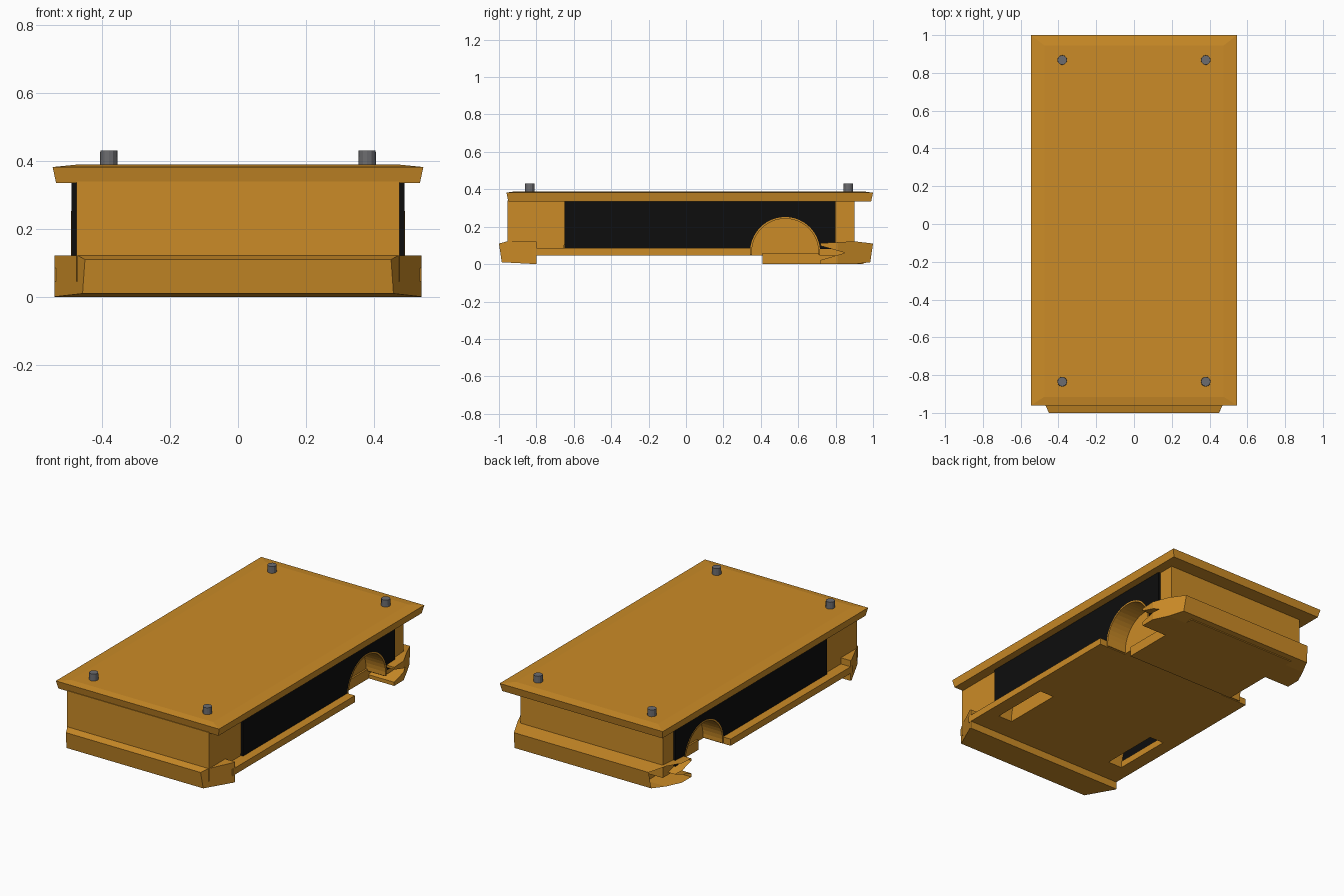
import bpy, bmesh, math
from mathutils import Vector

if "Cube" in bpy.data.objects:
    bpy.data.objects.remove(bpy.data.objects["Cube"])


def material(name, col):
    m = bpy.data.materials.new(name)
    m.diffuse_color = (*col, 1)
    m.use_nodes = True
    m.node_tree.nodes["Principled BSDF"].inputs["Base Color"].default_value = m.diffuse_color
    return m


ORANGE = material("orange_paint", (0.6, 0.26, 0.02))
BLACK = material("black_panel", (0.004, 0.004, 0.004))
GREY = material("grey_metal", (0.15, 0.15, 0.16))


def finish(name, bm, mat):
    bmesh.ops.recalc_face_normals(bm, faces=bm.faces)
    me = bpy.data.meshes.new(name)
    bm.to_mesh(me)
    bm.free()
    me.materials.append(mat)
    ob = bpy.data.objects.new(name, me)
    bpy.context.collection.objects.link(ob)
    return ob


def prism(profile, x0, x1):
    """Extrude a (y, z) profile along x."""
    bm = bmesh.new()
    a = [bm.verts.new((x0, y, z)) for y, z in profile]
    b = [bm.verts.new((x1, y, z)) for y, z in profile]
    bm.faces.new(a)
    bm.faces.new(b)
    n = len(a)
    for i in range(n):
        j = (i + 1) % n
        bm.faces.new((a[i], a[j], b[j], b[i]))
    return bm


def box(name, x0, x1, y0, y1, z0, z1, mat=ORANGE):
    return finish(name, prism([(y0, z0), (y1, z0), (y1, z1), (y0, z1)], x0, x1), mat)


def arch(cy, zb, r=0.185, cz=0.065, n=24):
    """Arc over a wheel, from +y foot to -y foot, feet dropped to height zb."""
    a0 = math.asin(max(-1, (zb - cz) / r))
    return [(cy + r * math.cos(a0 + (math.pi - 2 * a0) * i / n),
             cz + r * math.sin(a0 + (math.pi - 2 * a0) * i / n)) for i in range(n + 1)]


def bumper(name, profile, d):
    """Full-width bar with chamfered outer corners; d is the facing in y."""
    bm = prism(profile, -0.54, 0.54)
    for s in (-1, 1):
        cut = bmesh.ops.bisect_plane(
            bm, geom=bm.verts[:] + bm.edges[:] + bm.faces[:], dist=1e-5,
            plane_co=Vector((s * 0.45, d, 0)), plane_no=Vector((s * 0.19, d * 0.09, 0)),
            clear_outer=True)
        edges = [e for e in cut["geom_cut"] if isinstance(e, bmesh.types.BMEdge)]
        bmesh.ops.edgeloop_fill(bm, edges=edges)
    finish(name, bm, ORANGE)


IN = 0.36          # inner wall of the wheel wells
REAR, FRONT = 0.53, -0.47

# Central body between the wheel wells
box("body_core", -IN, IN, -0.955, 0.9, 0.045, 0.34)
box("rear_floor", -0.37, 0.37, 0.41, 0.95, 0.0, 0.06)

for s, side in ((-1, "left"), (1, "right")):
    # Body flank with both wheel arches cut into its lower edge
    flank = [(-0.955, 0.34), (0.9, 0.34), (0.9, 0.045)]
    flank += arch(REAR, 0.045) + arch(FRONT, 0.045) + [(-0.955, 0.045)]
    finish(f"body_flank_{side}", prism(flank, s * IN, s * 0.475), ORANGE)
    # Black side panel with the open rear arch
    panel = [(-0.65, 0.338), (0.80, 0.338), (0.80, 0.08)]
    panel += arch(REAR, 0.08) + [(-0.65, 0.08)]
    finish(f"side_panel_{side}", prism(panel, s * 0.46, s * 0.489), BLACK)
    # Wheel arch liner
    liner = arch(REAR, 0.05, 0.187) + arch(REAR, 0.05, 0.178)[::-1]
    finish(f"arch_liner_{side}", prism(liner, s * IN, s * 0.491), ORANGE)
    # Sill running between front bumper and rear arch
    box(f"sill_{side}", s * 0.455, s * 0.54, -0.82, 0.345, 0.045, 0.085)

# Bumpers
bumper("front_bumper", [(-0.8, 0.0), (-0.985, 0.01), (-1.0, 0.11),
                        (-0.955, 0.122), (-0.8, 0.122)], -1)
bumper("rear_bumper", [(0.985, 0.01), (0.9, 0.0), (0.72, 0.0), (0.72, 0.022),
                       (0.85, 0.06), (0.72, 0.098), (0.72, 0.112),
                       (0.9, 0.122), (1.0, 0.11)], 1)

# Deck: flared slab with a slightly raised inner field
bm = bmesh.new()
rings = [(0.535, -0.95, 0.99, 0.335), (0.545, -0.96, 1.0, 0.382),
         (0.475, -0.915, 0.945, 0.389)]
loops = [[bm.verts.new(p) for p in ((-x, a, z), (x, a, z), (x, b, z), (-x, b, z))]
         for x, a, b, z in rings]
bm.faces.new(loops[0])
bm.faces.new(loops[-1])
for lo, hi in zip(loops, loops[1:]):
    for i in range(4):
        j = (i + 1) % 4
        bm.faces.new((lo[i], lo[j], hi[j], hi[i]))
finish("deck", bm, ORANGE)

# Corner locating pegs
for i, (x, y) in enumerate([(sx * 0.38, y) for sx in (-1, 1) for y in (-0.835, 0.868)]):
    bm = bmesh.new()
    bmesh.ops.create_cone(bm, cap_ends=True, segments=12, radius1=0.026,
                          radius2=0.025, depth=0.05)
    bmesh.ops.translate(bm, verts=bm.verts, vec=(x, y, 0.405))
    finish(f"peg_{i + 1}", bm, GREY)
